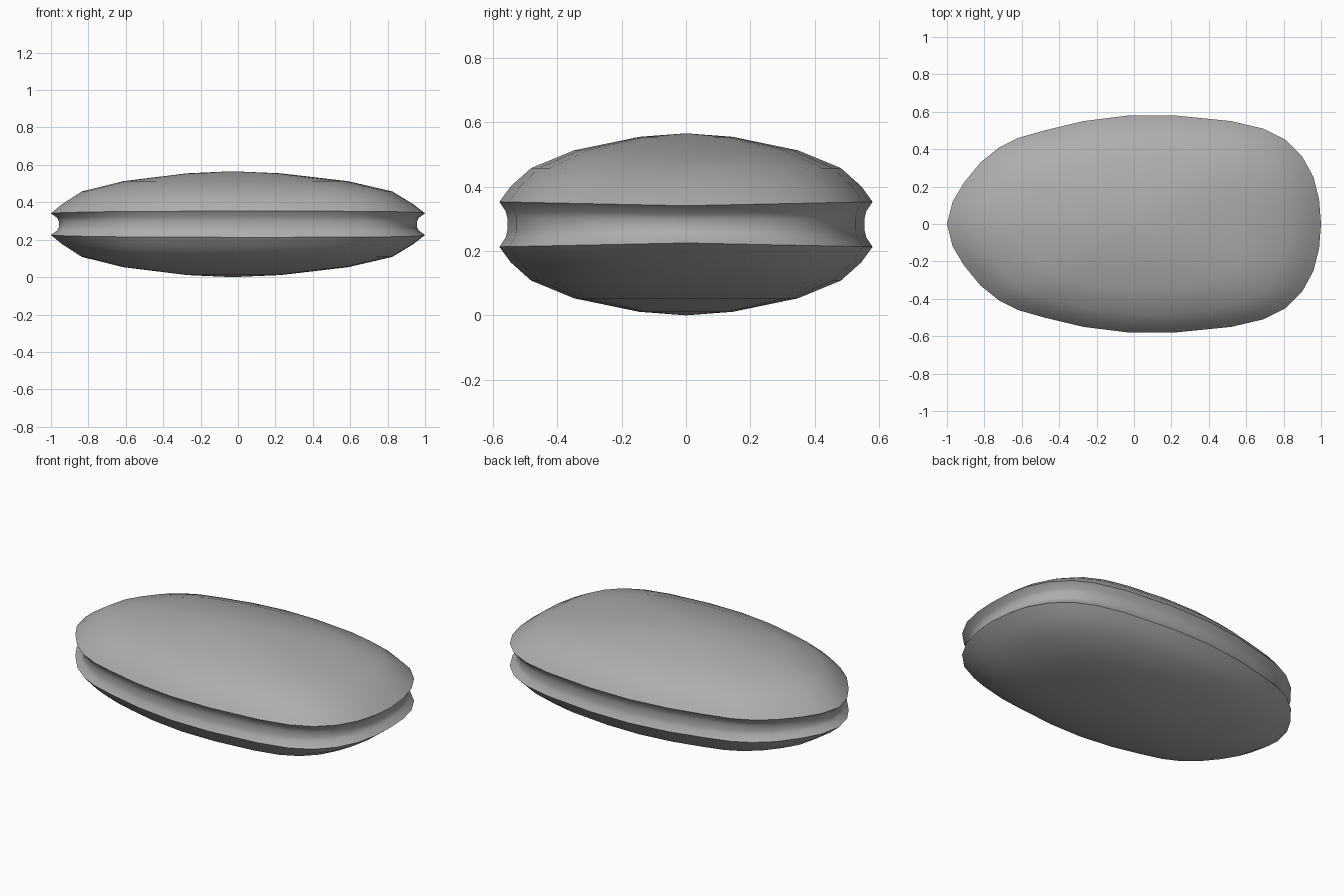
import bpy
import bmesh

cube = bpy.data.objects.get("Cube")
if cube:
    bpy.data.objects.remove(cube, do_unlink=True)

# Plain grey material
grey = bpy.data.materials.new("plain_grey")
grey.use_nodes = True
colour = (0.42, 0.42, 0.42, 1)
grey.diffuse_color = colour
grey.node_tree.nodes["Principled BSDF"].inputs["Base Color"].default_value = colour

# Egg-shaped plan, narrow end to broad end, mirrored across y
half = [(-1, 0), (-.97, .12), (-.91, .22), (-.82, .33), (-.72, .41), (-.62, .46),
        (-.48, .50), (-.27, .55), (-.03, .58), (.22, .58), (.52, .55), (.69, .51),
        (.81, .45), (.90, .36), (.96, .25), (.99, .13), (1, 0)]
outline = half + [(x, -y) for x, y in half[-2:0:-1]]

# Upper profile as (plan scale, height above the middle), from waist to crown
MIDDLE = .283
PEAK = (-.03, 0, MIDDLE)
upper = [(.957, .018), (.966, .04), (1, .07), (.94, .118), (.83, .175),
         (.6, .23), (.25, .272)]
profile = [(s, -h) for s, h in reversed(upper)] + upper

bm = bmesh.new()


def ring(scale, height):
    """One plan loop; the rims dip slightly toward the two ends."""
    loop = []
    shift = PEAK[0] * (1 - scale) if abs(height) > .07 else 0
    for x, y in outline:
        dip = .012 * (1 - abs(y) / .58) if abs(height) < .13 else 0
        z = height - dip * (height / .07 if abs(height) < .07 else (1 if height > 0 else -1))
        loop.append(bm.verts.new((x * scale + shift, y * scale, MIDDLE + z)))
    return loop


# Two shallow domes joined by the grooved waist
rings = [ring(s, h) for s, h in profile]
count = len(outline)
for low, high in zip(rings, rings[1:]):
    for i in range(count):
        j = (i + 1) % count
        bm.faces.new((low[i], low[j], high[j], high[i]))

# Close the crown and the base with fans
for loop, z in ((rings[0], 0), (rings[-1], 2 * MIDDLE)):
    tip = bm.verts.new((PEAK[0], 0, z))
    for i in range(count):
        bm.faces.new((loop[i], loop[(i + 1) % count], tip))
bmesh.ops.recalc_face_normals(bm, faces=bm.faces)

mesh = bpy.data.meshes.new("grooved_shell")
bm.to_mesh(mesh)
bm.free()
mesh.materials.append(grey)
shell = bpy.data.objects.new("grooved_shell", mesh)
bpy.context.collection.objects.link(shell)

# Smooth domes and groove, crisp rims
bpy.ops.object.select_all(action='DESELECT')
shell.select_set(True)
bpy.context.view_layer.objects.active = shell
bpy.ops.object.shade_smooth_by_angle(angle=.8)
